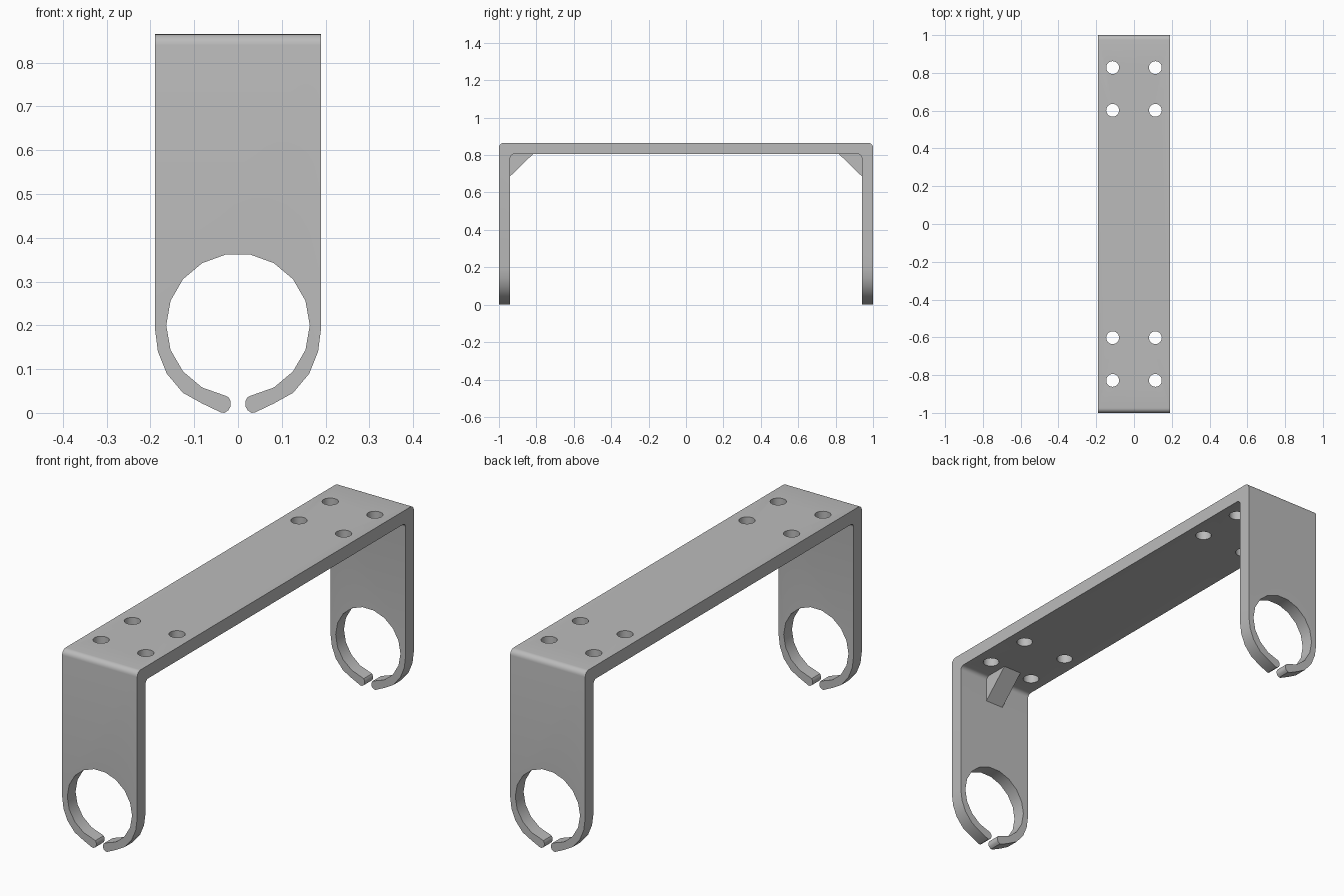
import bpy
import bmesh
from math import sin, cos, radians
from mathutils import Vector

cube = bpy.data.objects.get("Cube")
if cube:
    bpy.data.objects.remove(cube, do_unlink=True)

HALF_W, TOP, THICK = 0.19, 0.865, 0.06
INNER_Y, INNER_Z = 1 - THICK, TOP - THICK
BEND, RING_R, RING_Z = 0.025, 0.164, 0.2

grey = bpy.data.materials.new("grey plastic")
grey.use_nodes = True
colour = (0.5, 0.5, 0.5, 1)
grey.diffuse_color = colour
grey.node_tree.nodes["Principled BSDF"].inputs["Base Color"].default_value = colour


def prism(name, outline, sweep):
    """Closed outline of 3D points, swept along a vector."""
    bm = bmesh.new()
    face = bm.faces.new([bm.verts.new(p) for p in outline])
    result = bmesh.ops.extrude_face_region(bm, geom=[face])
    moved = [g for g in result["geom"] if isinstance(g, bmesh.types.BMVert)]
    bmesh.ops.translate(bm, verts=moved, vec=Vector(sweep))
    bmesh.ops.recalc_face_normals(bm, faces=bm.faces)
    mesh = bpy.data.meshes.new(name)
    bm.to_mesh(mesh)
    bm.free()
    obj = bpy.data.objects.new(name, mesh)
    mesh.materials.append(grey)
    bpy.context.collection.objects.link(obj)
    return obj


def arc(cx, cz, r, start, end, steps):
    angles = [radians(start + (end - start) * i / steps) for i in range(steps + 1)]
    return [(cx + r * cos(a), cz + r * sin(a)) for a in angles]


def mirrored(half):
    return half + [(-a, b) for a, b in reversed(half)]


def apply_boolean(obj, cutter, operation):
    mod = obj.modifiers.new("cut", "BOOLEAN")
    mod.operation, mod.object, mod.solver = operation, cutter, "EXACT"
    bpy.context.view_layer.objects.active = obj
    bpy.ops.object.modifier_apply(modifier=mod.name)
    bpy.data.objects.remove(cutter, do_unlink=True)


# Bent strap: U-shaped side profile with rounded bends
outer = [(1, -0.1)] + arc(1 - BEND, TOP - BEND, BEND, 0, 90, 6)
inner = [(INNER_Y, -0.1)] + arc(INNER_Y - 0.02, INNER_Z - 0.02, 0.02, 0, 90, 6)
profile = mirrored(outer) + mirrored(inner)[::-1]
bracket = prism("bracket", [(-HALF_W, y, z) for y, z in profile], (2 * HALF_W, 0, 0))

# Front outline: straight sides running down into open clip rings
left_half = [(HALF_W, 1), (HALF_W, 0.195), (0.183, 0.14), (0.163, 0.09),
             (0.126, 0.046), (0.081, 0.021), (0.039, 0.001), (0.031, 0),
             (0.022, 0.006), (0.017, 0.015), (0.017, 0.027), (0.022, 0.036),
             (0.031, 0.04)]
left_half += arc(0, RING_Z, RING_R, -60, 80, 7)
outline = mirrored(left_half)
shape = prism("clip_outline", [(x, -1.2, z) for x, z in outline], (0, 2.4, 0))
apply_boolean(bracket, shape, "INTERSECT")

# Screw holes near both ends of the top
for side in (-1, 1):
    for y in (0.602, 0.828):
        for x in (-0.113, 0.113):
            ring = arc(x, side * y, 0.034, 0, 345, 23)
            drill = prism("drill", [(a, b, 0.7) for a, b in ring], (0, 0, 0.4))
            apply_boolean(bracket, drill, "DIFFERENCE")

# Triangular braces inside the bends
parts = [bracket]
for side, name in ((-1, "front_brace"), (1, "back_brace")):
    tri = [(INNER_Y + 0.01, 0.677), (INNER_Y + 0.01, INNER_Z + 0.01), (0.808, INNER_Z + 0.01)]
    parts.append(prism(name, [(-0.045, side * y, z) for y, z in tri], (0.09, 0, 0)))

for obj in parts:
    bpy.ops.object.select_all(action="DESELECT")
    obj.select_set(True)
    bpy.context.view_layer.objects.active = obj
    bpy.ops.object.shade_smooth_by_angle(angle=radians(30))
